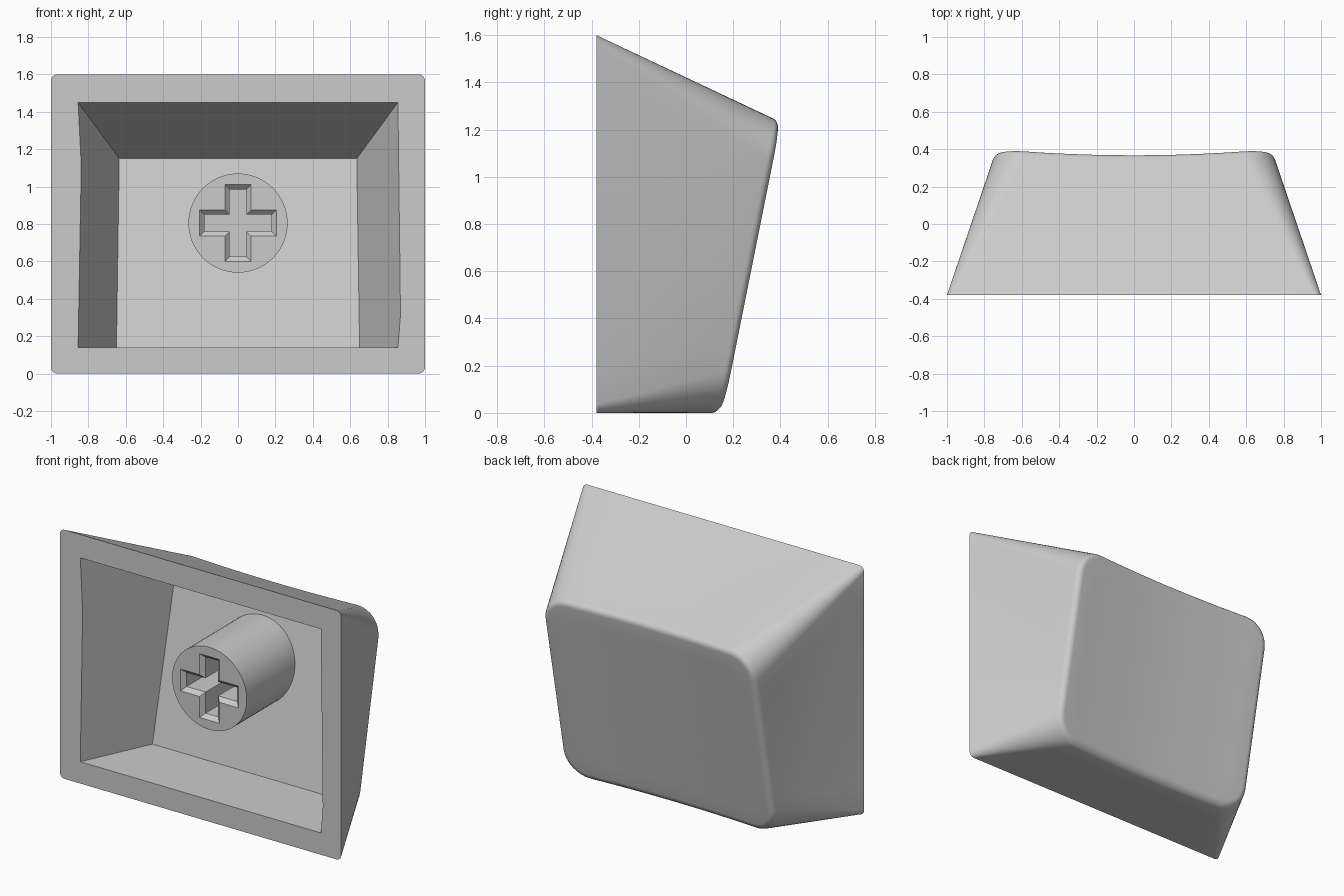
import bpy, bmesh, math

if "Cube" in bpy.data.objects:
    bpy.data.objects.remove(bpy.data.objects["Cube"])

RIM_Y = -0.38
grey = bpy.data.materials.new("light_grey_plastic")
grey.use_nodes = True
colour = (0.6, 0.6, 0.6, 1.0)
grey.diffuse_color = colour
grey.node_tree.nodes["Principled BSDF"].inputs["Base Color"].default_value = colour


def loft(name, rings):
    """Closed skin through rings of equal point count."""
    bm = bmesh.new()
    loops = [[bm.verts.new(p) for p in ring] for ring in rings]
    for a, b in zip(loops, loops[1:]):
        for i in range(len(a)):
            j = (i + 1) % len(a)
            bm.faces.new((a[i], a[j], b[j], b[i]))
    bm.faces.new(loops[0])
    bm.faces.new(loops[-1])
    bmesh.ops.recalc_face_normals(bm, faces=bm.faces)
    mesh = bpy.data.meshes.new(name)
    bm.to_mesh(mesh)
    bm.free()
    obj = bpy.data.objects.new(name, mesh)
    bpy.context.collection.objects.link(obj)
    mesh.materials.append(grey)
    return obj


def activate(obj):
    bpy.ops.object.select_all(action='DESELECT')
    obj.select_set(True)
    bpy.context.view_layer.objects.active = obj


def cut(obj, cutter):
    cutter.hide_render = True
    mod = obj.modifiers.new("cut", 'BOOLEAN')
    mod.operation = 'DIFFERENCE'
    mod.solver = 'EXACT'
    mod.object = cutter
    activate(obj)
    bpy.ops.object.modifier_apply(modifier=mod.name)
    bpy.data.objects.remove(cutter)


def round_rect(half, low, high, radius, arc=8, side=10):
    """Rounded rectangle in x and z with subdivided straight sides."""
    corners = [(half - radius, high - radius), (radius - half, high - radius),
               (radius - half, low + radius), (half - radius, low + radius)]
    pts = []
    for k, (cx, cz) in enumerate(corners):
        for i in range(arc + 1):
            a = math.pi / 2 * (k + i / arc)
            pts.append((cx + radius * math.cos(a), cz + radius * math.sin(a)))
        nx, nz = corners[(k + 1) % 4]
        a = math.pi / 2 * (k + 1)
        ex, ez = radius * math.cos(a), radius * math.sin(a)
        for i in range(1, side):
            t = i / side
            pts.append((cx + (nx - cx) * t + ex, cz + (nz - cz) * t + ez))
    return pts


def dish(x, z):
    """Sloping, slightly hollow finger surface."""
    return 0.125 + 0.2 * z + 0.06 * x * x


# Outer shell: tapering walls, rounded edge, hollow back face
FILLET = 0.045
START = math.radians(15)
rim = [(x, RIM_Y, z) for x, z in round_rect(1.0, 0, 1.6, 0.035)]


def fillet_ring(angle):
    inset = FILLET * (math.cos(START) - math.cos(angle))
    drop = FILLET * (1 - math.sin(angle))
    outline = round_rect(0.755 - inset, inset, 1.25 - inset, 0.17 - inset)
    return [(x, dish(x, z) - drop, z) for x, z in outline]


fillet = [fillet_ring(START + (math.pi / 2 - START) * i / 6) for i in range(7)]
walls = [[tuple(a + (b - a) * t / 5 for a, b in zip(p, q))
          for p, q in zip(rim, fillet[0])] for t in range(5)]
face = []
for s in (0.85, 0.7, 0.55, 0.4, 0.25, 0.1):
    flat = [(x * s, 0.62 + (z - 0.62) * s) for x, _, z in fillet[-1]]
    face.append([(x, dish(x, z), z) for x, z in flat])
shell = loft("cap_shell", walls + fillet + face)

# Tapered cavity, its mouth carried on past the rim
mouth = [(-0.855, RIM_Y, 0.14), (0.855, RIM_Y, 0.14),
         (0.855, RIM_Y, 1.45), (-0.855, RIM_Y, 1.45)]
floor = [(-0.65, 0.06, 0.14), (0.65, 0.06, 0.14),
         (0.635, 0.267, 1.15), (-0.635, 0.267, 1.15)]
ahead = [tuple(a - (b - a) * 0.3 for a, b in zip(p, q))
         for p, q in zip(mouth, floor)]
cut(shell, loft("cavity_cutter", [ahead, floor]))

# Round stem, its root following the sloping cavity floor
CZ, STEM_Y = 0.805, -0.29
circle = [(0.265 * math.cos(math.tau * i / 64), CZ + 0.265 * math.sin(math.tau * i / 64))
          for i in range(64)]
stem = loft("stem", [[(x, STEM_Y, z) for x, z in circle],
                     [(x, 0.07 + 0.205 * z, z) for x, z in circle]])


# Cross socket with a chamfered mouth
def cross(y, grow):
    w, r = 0.045 + grow, 0.18 + grow
    arm = [(r, -w), (r, w), (w, w)]
    pts = []
    for _ in range(4):
        pts += arm
        arm = [(-b, a) for a, b in arm]
    return [(x, y, CZ + z) for x, z in pts]


cut(stem, loft("cross_cutter", [cross(STEM_Y - 0.02, 0.045), cross(STEM_Y + 0.025, 0),
                                cross(STEM_Y + 0.35, 0)]))

for part in (shell, stem):
    activate(part)
    bpy.ops.object.shade_smooth_by_angle(angle=math.radians(28))
